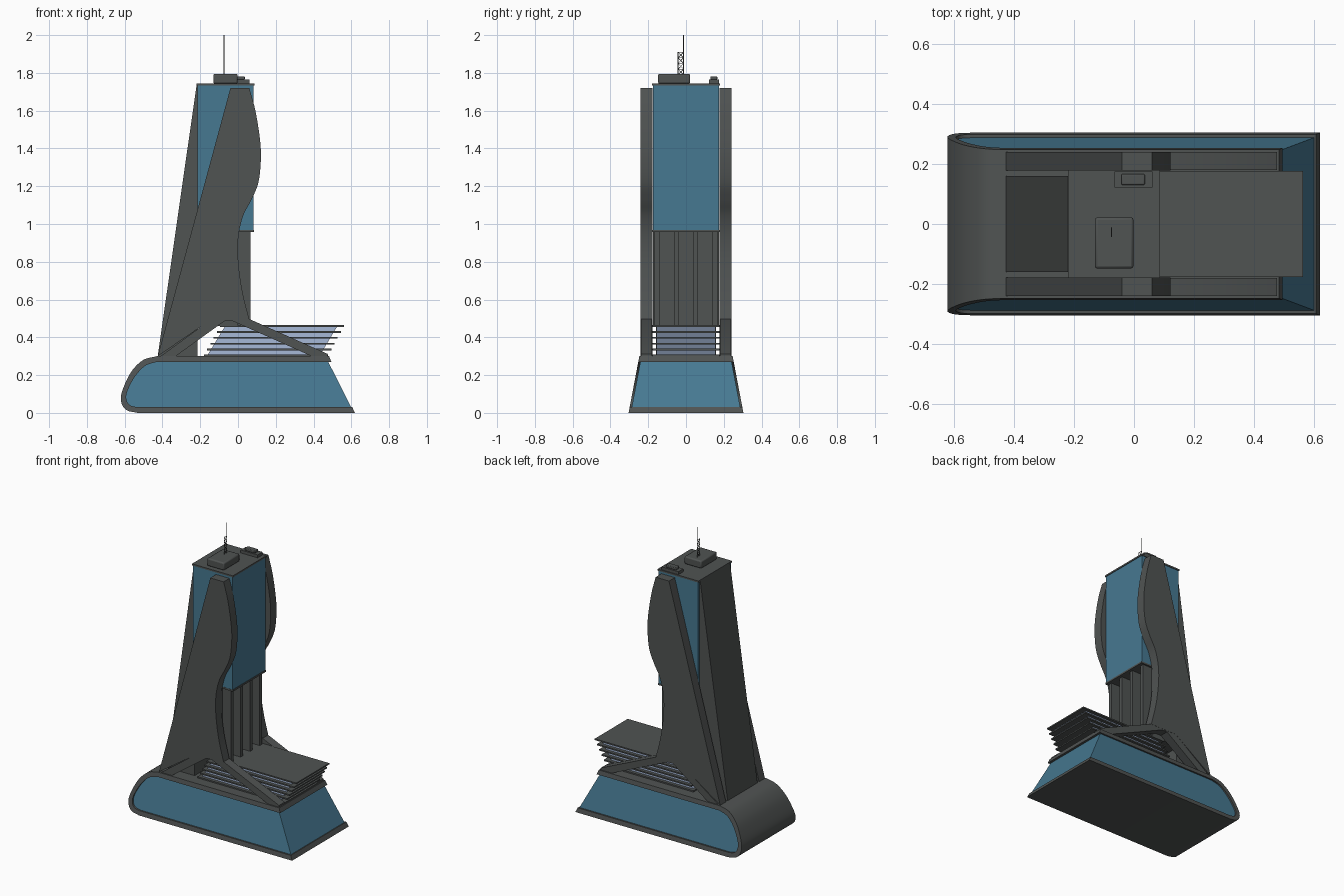
import bpy, bmesh, math
from mathutils import Vector

if "Cube" in bpy.data.objects:
    bpy.data.objects.remove(bpy.data.objects["Cube"])


def material(name, rgb):
    m = bpy.data.materials.new(name)
    m.diffuse_color = (*rgb, 1)
    m.use_nodes = True
    m.node_tree.nodes["Principled BSDF"].inputs["Base Color"].default_value = m.diffuse_color
    return m


GREY = material("dark grey cladding", (0.08, 0.087, 0.085))
BLUE = material("blue glass", (0.062, 0.19, 0.285))
PALE = material("pale glass", (0.38, 0.48, 0.68))


def finish(name, bm, mat, angle=30):
    bmesh.ops.recalc_face_normals(bm, faces=bm.faces)
    me = bpy.data.meshes.new(name)
    bm.to_mesh(me)
    bm.free()
    me.materials.append(mat)
    me.shade_smooth()
    me.set_sharp_from_angle(angle=math.radians(angle))
    ob = bpy.data.objects.new(name, me)
    bpy.context.collection.objects.link(ob)
    return ob


def prism(name, pts, y0, y1, mat):
    """Extrude an x-z profile along y; y0 and y1 are numbers or functions of z."""
    f0 = y0 if callable(y0) else (lambda z: y0)
    f1 = y1 if callable(y1) else (lambda z: y1)
    bm = bmesh.new()
    a = [bm.verts.new((x, f0(z), z)) for x, z in pts]
    b = [bm.verts.new((x, f1(z), z)) for x, z in pts]
    n = len(pts)
    caps = [bm.faces.new(a), bm.faces.new(b[::-1])]
    for i in range(n):
        j = (i + 1) % n
        bm.faces.new((a[i], b[i], b[j], a[j]))
    bm.normal_update()
    bmesh.ops.triangulate(bm, faces=caps, ngon_method='EAR_CLIP')
    return finish(name, bm, mat)


def box(name, x, y, z, mat, bevel=0):
    bm = bmesh.new()
    bmesh.ops.create_cube(bm, size=1)
    for v in bm.verts:
        v.co = [r[0] + (c + 0.5) * (r[1] - r[0]) for r, c in zip((x, y, z), v.co)]
    ob = finish(name, bm, mat)
    if bevel:
        m = ob.modifiers.new("bevel", 'BEVEL')
        m.width = bevel
        m.segments = 2
    return ob


def rod(name, p, q, r, mat):
    p, q = Vector(p), Vector(q)
    bm = bmesh.new()
    bmesh.ops.create_cone(bm, cap_ends=True, segments=8, radius1=r, radius2=r, depth=(q - p).length)
    rot = (q - p).to_track_quat('Z', 'Y').to_matrix().to_4x4()
    rot.translation = (p + q) / 2
    bm.transform(rot)
    return finish(name, bm, mat, 60)


def spline(pts, steps=6):
    """Smooth Catmull-Rom curve through x-z points."""
    v = [Vector(p) for p in pts]
    v = [2 * v[0] - v[1]] + v + [2 * v[-1] - v[-2]]
    out = []
    for i in range(1, len(v) - 2):
        a, b, c, d = v[i - 1:i + 3]
        for s in range(steps):
            t = s / steps
            out.append(0.5 * (2 * b + (c - a) * t + (2 * a - 5 * b + 4 * c - d) * t * t
                              + (3 * b - a - 3 * c + d) * t ** 3))
    return [tuple(p) for p in out] + [tuple(pts[-1])]


# Podium: C-shaped frame with rounded end, and recessed sloping glass
outer = spline([(-0.43, 0.30), (-0.50, 0.281), (-0.56, 0.225), (-0.60, 0.15), (-0.62, 0.085),
                (-0.612, 0.04), (-0.585, 0.012), (-0.53, 0.0)])
inner = spline([(-0.43, 0.27), (-0.49, 0.25), (-0.54, 0.20), (-0.575, 0.14), (-0.592, 0.09),
                (-0.585, 0.055), (-0.565, 0.037), (-0.53, 0.03)])
width = lambda z: 0.304 - 0.19 * z
recess = lambda z: width(z) - 0.011
prism("podium_frame", [(0.482, 0.30)] + outer + [(0.619, 0.0), (0.605, 0.03)] + inner[::-1]
      + [(0.494, 0.27)], lambda z: -width(z), width, GREY)
prism("podium_glass", inner + [(0.599, 0.03), (0.478, 0.27)], lambda z: -recess(z), recess, BLUE)

# Louvred terraces leaning outwards, with pale glass inside
for i in range(6):
    t = i / 5
    z = 0.300 + 0.155 * t
    box(f"terrace_slab_{i + 1}", (-0.18 + 0.085 * t, 0.477 + 0.085 * t), (-0.177, 0.177),
        (z, z + 0.009), GREY)
prism("terrace_glass", [(-0.165, 0.30), (0.43, 0.30), (0.525, 0.457), (-0.07, 0.457)],
      -0.155, 0.155, PALE)

# Tower side walls with a wavy edge and splayed legs
wave = spline([(0.06, 1.72), (0.092, 1.60), (0.116, 1.45), (0.121, 1.34), (0.108, 1.22),
               (0.072, 1.13), (0.030, 1.05), (0.006, 0.96), (-0.001, 0.86), (0.008, 0.74),
               (0.028, 0.62), (0.060, 0.495)])
wall = [(-0.425, 0.30), (-0.04, 1.72)] + wave + [(-0.14, 0.495)]
legs = [(-0.41, 0.30), (-0.14, 0.497), (0.06, 0.497), (0.475, 0.312), (0.475, 0.30), (0.39, 0.30),
        (-0.03, 0.487), (-0.07, 0.487), (-0.33, 0.30)]
for side, s in (("front", -1), ("back", 1)):
    prism(f"{side}_side_wall", wall, s * 0.178, s * 0.240, GREY)
    prism(f"{side}_splayed_legs", legs, s * 0.179, s * 0.239, GREY)

# Sloping rear buttress
prism("rear_buttress", [(-0.425, 0.30), (-0.214, 0.30), (-0.214, 1.737), (-0.219, 1.737)],
      -0.16, 0.16, GREY)

# Upper glass block with roof and bottom rim, and lower ribbed core
box("upper_glass", (-0.215, 0.083), (-0.176, 0.176), (0.968, 1.736), BLUE)
box("glass_bottom_rim", (-0.215, 0.086), (-0.177, 0.177), (0.957, 0.969), GREY)
box("roof_slab", (-0.22, 0.087), (-0.18, 0.18), (1.734, 1.745), GREY)
box("lower_core", (-0.215, -0.002), (-0.176, 0.176), (0.46, 0.96), GREY)
for i in range(4):
    y = -0.153 + 0.102 * i
    box(f"core_fin_{i + 1}", (-0.01, 0.065), (y - 0.013, y + 0.013), (0.46, 0.96), GREY)

# Rooftop plant boxes
box("roof_plant", (-0.13, -0.002), (-0.148, 0.022), (1.743, 1.795), GREY, 0.008)
box("roof_vent_base", (-0.065, 0.062), (0.122, 0.175), (1.743, 1.765), GREY)
box("roof_vent_top", (-0.042, 0.036), (0.13, 0.166), (1.764, 1.782), GREY, 0.004)

# Antenna mast and lattice
X = -0.075
rod("antenna_mast", (X, -0.013, 1.79), (X, -0.013, 2.0), 0.0025, GREY)
rod("lattice_post", (X, -0.042, 1.79), (X, -0.042, 1.91), 0.002, GREY)
for i in range(4):
    z0, z1 = 1.79 + 0.03 * i, 1.82 + 0.03 * i
    rod(f"lattice_rung_{i + 1}", (X, -0.042, z1), (X, -0.013, z1), 0.0015, GREY)
    rod(f"lattice_brace_a_{i + 1}", (X, -0.042, z0), (X, -0.013, z1), 0.0015, GREY)
    rod(f"lattice_brace_b_{i + 1}", (X, -0.013, z0), (X, -0.042, z1), 0.0015, GREY)
